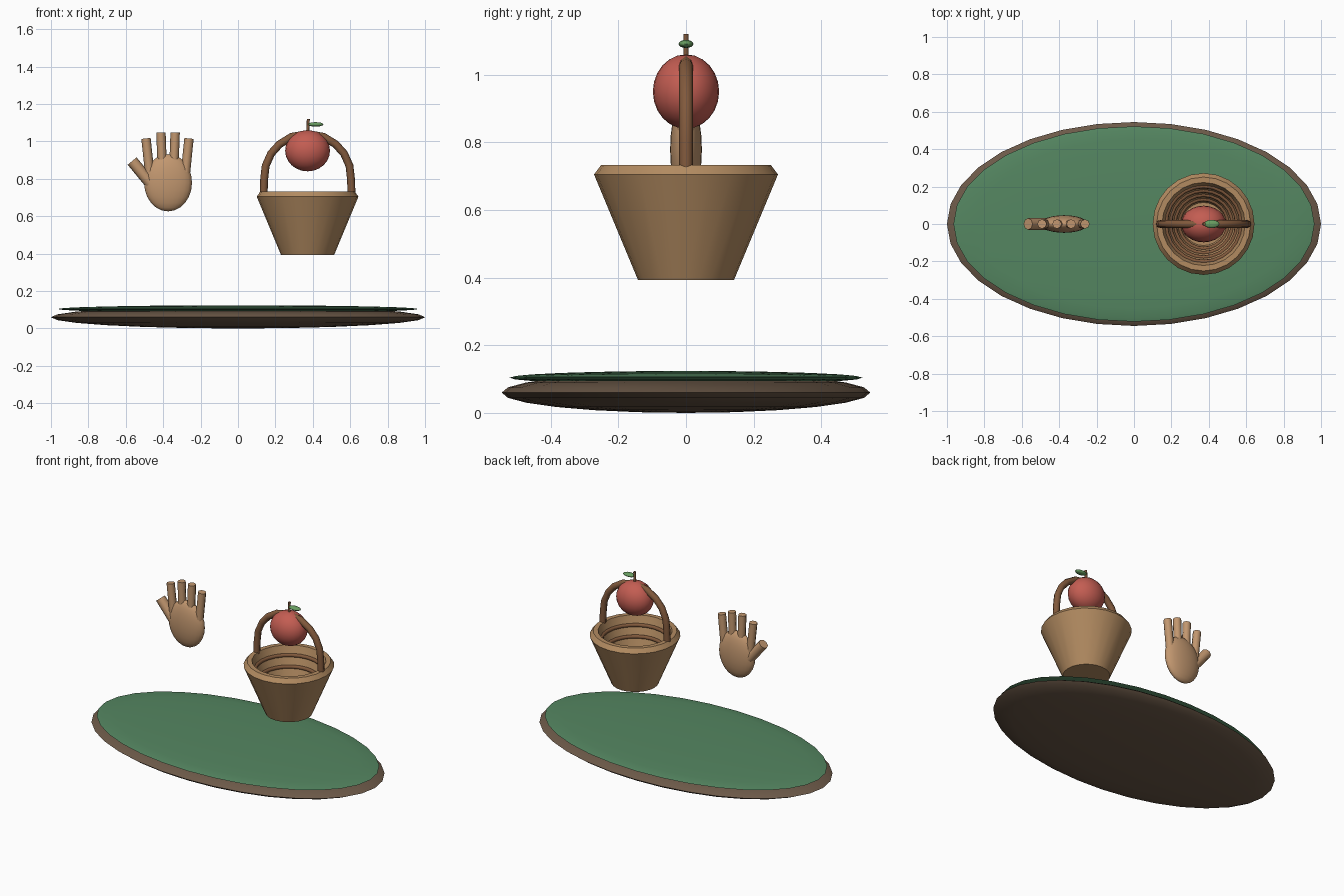
import bpy, bmesh, math
from mathutils import Vector

if "Cube" in bpy.data.objects:
    bpy.data.objects.remove(bpy.data.objects["Cube"])


def material(name, rgb):
    m = bpy.data.materials.new(name)
    m.diffuse_color = (*rgb, 1)
    m.use_nodes = True
    m.node_tree.nodes["Principled BSDF"].inputs["Base Color"].default_value = m.diffuse_color
    return m


SOIL = material("soil", (0.15, 0.10, 0.065))
GRASS = material("grass", (0.09, 0.24, 0.12))
STRAW = material("straw", (0.45, 0.26, 0.12))
WOOD = material("wood", (0.22, 0.10, 0.045))
SKIN = material("skin", (0.54, 0.31, 0.16))
RED = material("red", (0.55, 0.11, 0.085))
LEAF = material("leaf_green", (0.14, 0.34, 0.12))


def finish(name, mat, angle=40):
    ob = bpy.context.object
    ob.name = name
    ob.data.materials.append(mat)
    bpy.ops.object.shade_smooth_by_angle(angle=math.radians(angle))
    return ob


def ellipsoid(name, mat, loc, radii, seg=24, rings=12):
    bpy.ops.mesh.primitive_uv_sphere_add(segments=seg, ring_count=rings, location=loc)
    bpy.context.object.scale = radii
    bpy.ops.object.transform_apply(location=False, rotation=False, scale=True)
    return finish(name, mat, 60)


def rod(name, mat, a, b, r, sides=8):
    a, b = Vector(a), Vector(b)
    bpy.ops.mesh.primitive_cylinder_add(vertices=sides, radius=r, depth=(b - a).length,
                                        location=(a + b) / 2)
    bpy.context.object.rotation_euler = (b - a).to_track_quat('Z', 'Y').to_euler()
    return finish(name, mat, 50)


def lathe(name, mat, profile, loc, sides=24):
    bm = bmesh.new()
    vs = [bm.verts.new((r, 0, z)) for r, z in profile]
    es = [bm.edges.new(p) for p in zip(vs, vs[1:])]
    bmesh.ops.spin(bm, geom=vs + es, cent=(0, 0, 0), axis=(0, 0, 1),
                   angle=math.tau, steps=sides, use_duplicate=False)
    bmesh.ops.remove_doubles(bm, verts=bm.verts, dist=1e-4)
    bmesh.ops.recalc_face_normals(bm, faces=bm.faces)
    me = bpy.data.meshes.new(name)
    bm.to_mesh(me)
    bm.free()
    ob = bpy.data.objects.new(name, me)
    bpy.context.collection.objects.link(ob)
    ob.location = loc
    bpy.ops.object.select_all(action='DESELECT')
    bpy.context.view_layer.objects.active = ob
    ob.select_set(True)
    return finish(name, mat, 30)


# Oval ground with grass on top
ellipsoid("ground_base", SOIL, (0, 0, 0.06), (1, 0.545, 0.06), 32)
ellipsoid("grass_top", GRASS, (0, 0, 0.104), (0.965, 0.522, 0.02), 32)

# Basket body: hollow, with bevelled rim
BX = 0.372
lathe("basket_body", STRAW, [(0, 0.393), (0.142, 0.393), (0.272, 0.705), (0.251, 0.733),
                             (0.222, 0.733), (0.212, 0.70), (0.115, 0.43), (0, 0.43)],
      (BX, 0, 0))

# Woven bands lining the inside
for i in range(4):
    z = 0.48 + i * 0.065
    r = 0.115 + (z - 0.43) * 0.097 / 0.27
    bpy.ops.mesh.primitive_torus_add(location=(BX, 0, z), major_radius=r, minor_radius=0.012,
                                     major_segments=24, minor_segments=8)
    finish(f"basket_band_{i + 1}", WOOD, 60)

# Arched handle
half = [(0.235, 0.722), (0.232, 0.80), (0.224, 0.87), (0.195, 0.935), (0.15, 0.985), (0.085, 1.025)]
path = [(-x, z) for x, z in half] + [(0, 1.04)] + half[::-1]
cu = bpy.data.curves.new("handle_path", 'CURVE')
cu.dimensions = '3D'
cu.bevel_depth = 0.021
cu.bevel_resolution = 2
cu.use_fill_caps = True
sp = cu.splines.new('POLY')
sp.points.add(len(path) - 1)
for p, (x, z) in zip(sp.points, path):
    p.co = (BX + x, 0, z, 1)
handle = bpy.data.objects.new("basket_handle", cu)
bpy.context.collection.objects.link(handle)
bpy.ops.object.select_all(action='DESELECT')
bpy.context.view_layer.objects.active = handle
handle.select_set(True)
bpy.ops.object.convert(target='MESH')
finish("basket_handle", WOOD, 60)

# Apple with stem and leaf
ellipsoid("apple", RED, (BX, 0, 0.95), (0.12, 0.098, 0.11))
rod("apple_stem", WOOD, (BX, 0, 1.03), (BX + 0.004, 0, 1.12), 0.008)
ellipsoid("apple_leaf", LEAF, (BX + 0.043, 0, 1.091), (0.042, 0.022, 0.012), 16, 8)

# Open hand: palm, four fingers, thumb
ellipsoid("palm", SKIN, (-0.374, 0, 0.779), (0.128, 0.047, 0.153))
fingers = [(-0.472, 0.83, -0.492, 1.016), (-0.405, 0.86, -0.412, 1.048),
           (-0.343, 0.86, -0.336, 1.048), (-0.281, 0.83, -0.262, 1.016)]
for i, (x0, z0, x1, z1) in enumerate(fingers):
    rod(f"finger_{i + 1}", SKIN, (x0, 0, z0), (x1, 0, z1), 0.025)
rod("thumb", SKIN, (-0.465, 0, 0.772), (-0.566, 0, 0.895), 0.031)
